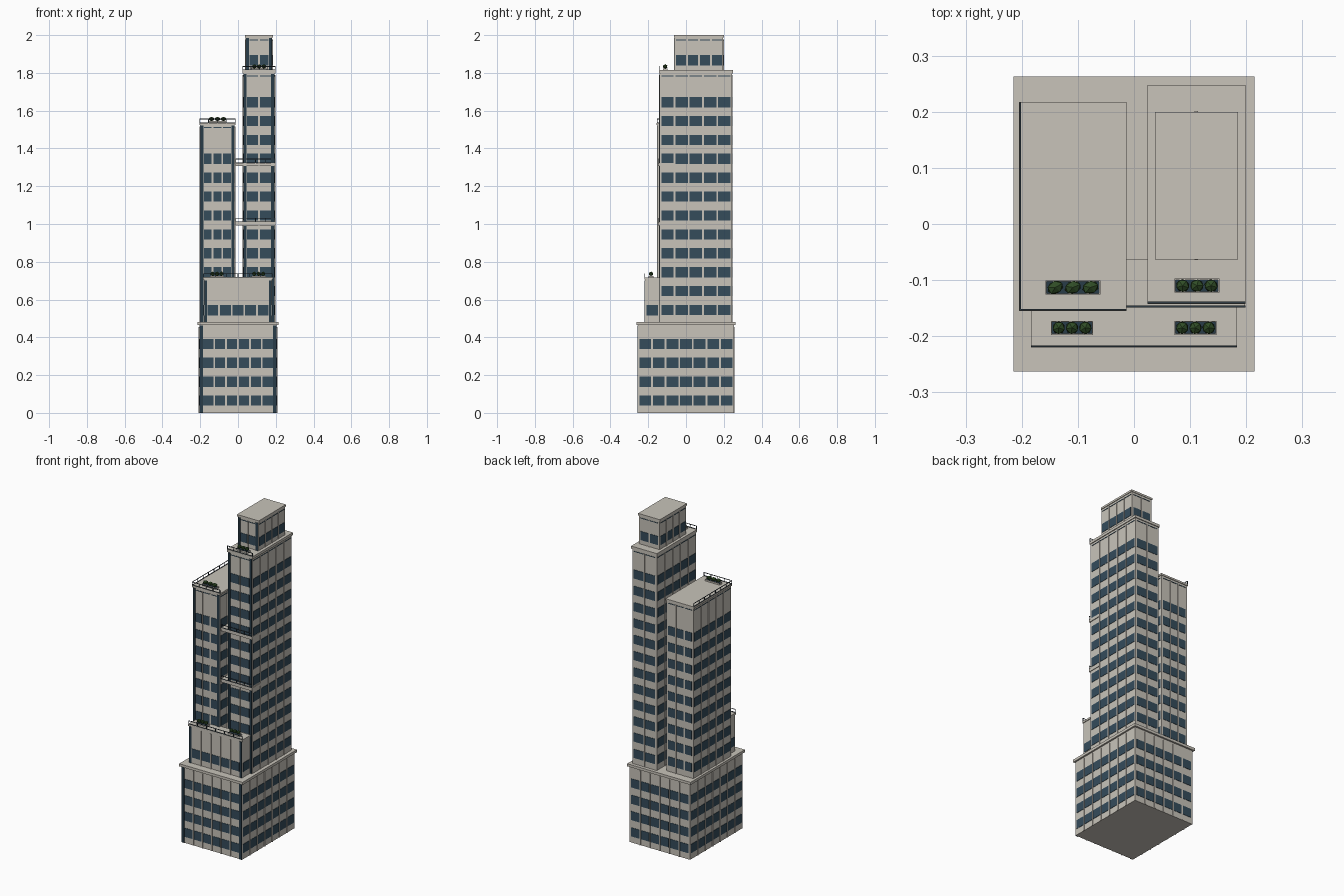
import bpy, bmesh, random
from mathutils import Matrix, Vector

if "Cube" in bpy.data.objects:
    bpy.data.objects.remove(bpy.data.objects["Cube"])

random.seed(4)


def material(name, rgb):
    m = bpy.data.materials.new(name)
    m.diffuse_color = (*rgb, 1)
    m.use_nodes = True
    m.node_tree.nodes["Principled BSDF"].inputs["Base Color"].default_value = m.diffuse_color
    return m


CONCRETE = material("concrete", (0.58, 0.55, 0.49))
GLASS = material("window glass", (0.035, 0.072, 0.105))
STRIP = material("dark glass strip", (0.022, 0.045, 0.065))
RAIL = material("rail metal", (0.03, 0.045, 0.06))
LEAF = material("leaf green", (0.03, 0.075, 0.02))


def boxes(name, mat, items):
    """One object made of boxes given as (x0, x1, y0, y1, z0, z1)."""
    bm = bmesh.new()
    for x0, x1, y0, y1, z0, z1 in items:
        mtx = Matrix.Translation(((x0 + x1) / 2, (y0 + y1) / 2, (z0 + z1) / 2))
        mtx = mtx @ Matrix.Diagonal((x1 - x0, y1 - y0, z1 - z0, 1))
        bmesh.ops.create_cube(bm, size=1, matrix=mtx)
    return finish(name, mat, bm)


def finish(name, mat, bm):
    me = bpy.data.meshes.new(name)
    bm.to_mesh(me)
    bm.free()
    me.materials.append(mat)
    ob = bpy.data.objects.new(name, me)
    bpy.context.collection.objects.link(ob)
    return ob


def block(name, x, y, z, rows, nx, ny, strip, slit=False):
    """Building volume with window grids, fins and dark front corner strips."""
    boxes(name + "_walls", CONCRETE, [(*x, *y, *z)])
    windows, fins, slits = [], [], []

    def side(axis, pos, out, a, b, n, margin):
        def plate(u0, u1, z0, z1, t):
            d = sorted((pos - out * 0.002, pos + out * t))
            return (u0, u1, *d, z0, z1) if axis == "x" else (*d, u0, u1, z0, z1)
        a, b = a + margin, b - margin
        pitch = (b - a) / n
        for i in range(n):
            u0, u1 = a + i * pitch + 0.005, a + (i + 1) * pitch - 0.005
            windows.extend(plate(u0, u1, c - 0.027, c + 0.027, 0.002) for c in rows)
            if slit:
                slits.append(plate(u0, u1, z[1] - 0.018, z[1] - 0.014, 0.002))
            if i:
                u = a + i * pitch
                fins.append(plate(u - 0.003, u + 0.003, z[0], z[1] - 0.012, 0.004))

    side("x", y[0], -1, *x, nx, strip - 0.003)
    side("x", y[1], 1, *x, nx, 0.006)
    side("y", x[0], -1, *y, ny, 0.002)
    side("y", x[1], 1, *y, ny, 0.002)
    boxes(name + "_windows", GLASS, windows + slits)
    boxes(name + "_fins", CONCRETE, fins)
    boxes(name + "_corner_strips", STRIP, [
        (x[0] + 0.002, x[0] + strip, y[0] - 0.003, y[0] + 0.002, z[0], z[1] - 0.005),
        (x[1] - strip, x[1] - 0.002, y[0] - 0.003, y[0] + 0.002, z[0], z[1] - 0.005)])


def levels(first, n):
    return [first + 0.1 * i for i in range(n)]


# Main volumes
block("podium", (-0.205, 0.205), (-0.253, 0.253), (0, 0.468), levels(0.065, 4), 6, 7, 0.019)
block("front_annex", (-0.18, 0.18), (-0.216, -0.14), (0.478, 0.707), [0.543], 5, 1, 0.017)
block("left_tower", (-0.2, -0.018), (-0.15, 0.213), (0.478, 1.527), levels(0.545, 9), 3, 5, 0.017, True)
block("right_tower", (0.028, 0.194), (-0.138, 0.243), (0.478, 1.8), levels(0.545, 12), 2, 5, 0.018, True)
block("penthouse", (0.041, 0.181), (-0.06, 0.197), (1.813, 1.99), [1.867], 2, 4, 0.018, True)

# Roof slabs and cornices
boxes("podium_cornice", CONCRETE, [(-0.215, 0.215, -0.263, 0.263, 0.465, 0.481)])
boxes("annex_roof", CONCRETE, [(-0.184, 0.184, -0.22, -0.14, 0.705, 0.716)])
boxes("left_roof", CONCRETE, [(-0.205, -0.013, -0.155, 0.217, 1.525, 1.536)])
boxes("right_roof", CONCRETE, [(0.024, 0.199, -0.143, 0.248, 1.798, 1.814)])
boxes("penthouse_roof", CONCRETE, [(0.037, 0.185, -0.063, 0.2, 1.988, 2.0)])

# Balcony slabs bridging the two towers
boxes("balcony_slabs", CONCRETE,
      [(-0.013, 0.198, -0.148, -0.062, z, z + 0.018) for z in (0.992, 1.306)])


def railing(name, a, b, z, n, h=0.02):
    """Two thin rails and posts running from a to b along one axis."""
    a, b, r = Vector(a), Vector(b), 0.0015
    parts = [(a.x - r, b.x + r, a.y - r, b.y + r, z + k - r, z + k + r) for k in (h * 0.1, h)]
    for i in range(n + 1):
        p = a.lerp(b, i / n)
        parts.append((p.x - r, p.x + r, p.y - r, p.y + r, z, z + h))
    boxes(name, RAIL, parts)


railing("annex_railing", (-0.182, -0.218), (0.182, -0.218), 0.716, 6)
railing("left_front_railing", (-0.203, -0.153), (-0.015, -0.153), 1.536, 4)
railing("left_side_railing", (-0.203, -0.153), (-0.203, 0.215), 1.536, 7)
railing("right_roof_railing", (0.026, -0.14), (0.197, -0.14), 1.814, 4)
railing("lower_balcony_railing", (-0.012, -0.147), (0.197, -0.147), 1.01, 4)
railing("upper_balcony_railing", (-0.012, -0.147), (0.197, -0.147), 1.324, 4)


def planter(name, x0, x1, y, z):
    """Framed trough with a dark bed and three faceted shrubs."""
    h, w, t = 0.01, 0.0125, 0.002
    boxes(name + "_frame", CONCRETE, [
        (x0, x1, y - w, y - w + t, z, z + h), (x0, x1, y + w - t, y + w, z, z + h),
        (x0, x0 + t, y - w, y + w, z, z + h), (x1 - t, x1, y - w, y + w, z, z + h)])
    boxes(name + "_bed", STRIP, [(x0 + t, x1 - t, y - w + t, y + w - t, z, z + h * 0.7)])
    bm = bmesh.new()
    step = (x1 - x0 - 0.004) / 3
    for i in range(3):
        pos = Matrix.Translation((x0 + 0.002 + (i + 0.5) * step, y, z + 0.02))
        spin = Matrix.Rotation(random.uniform(-0.6, 0.6), 4, "Z")
        size = Matrix.Diagonal((step * 0.52, 0.0125, 0.012, 1))
        bmesh.ops.create_icosphere(bm, subdivisions=1, radius=1, matrix=pos @ spin @ size)
    finish(name + "_shrubs", LEAF, bm)


planter("left_annex_planter", -0.148, -0.073, -0.185, 0.716)
planter("right_annex_planter", 0.072, 0.147, -0.185, 0.716)
planter("left_roof_planter", -0.158, -0.06, -0.113, 1.536)
planter("right_roof_planter", 0.072, 0.152, -0.11, 1.814)
